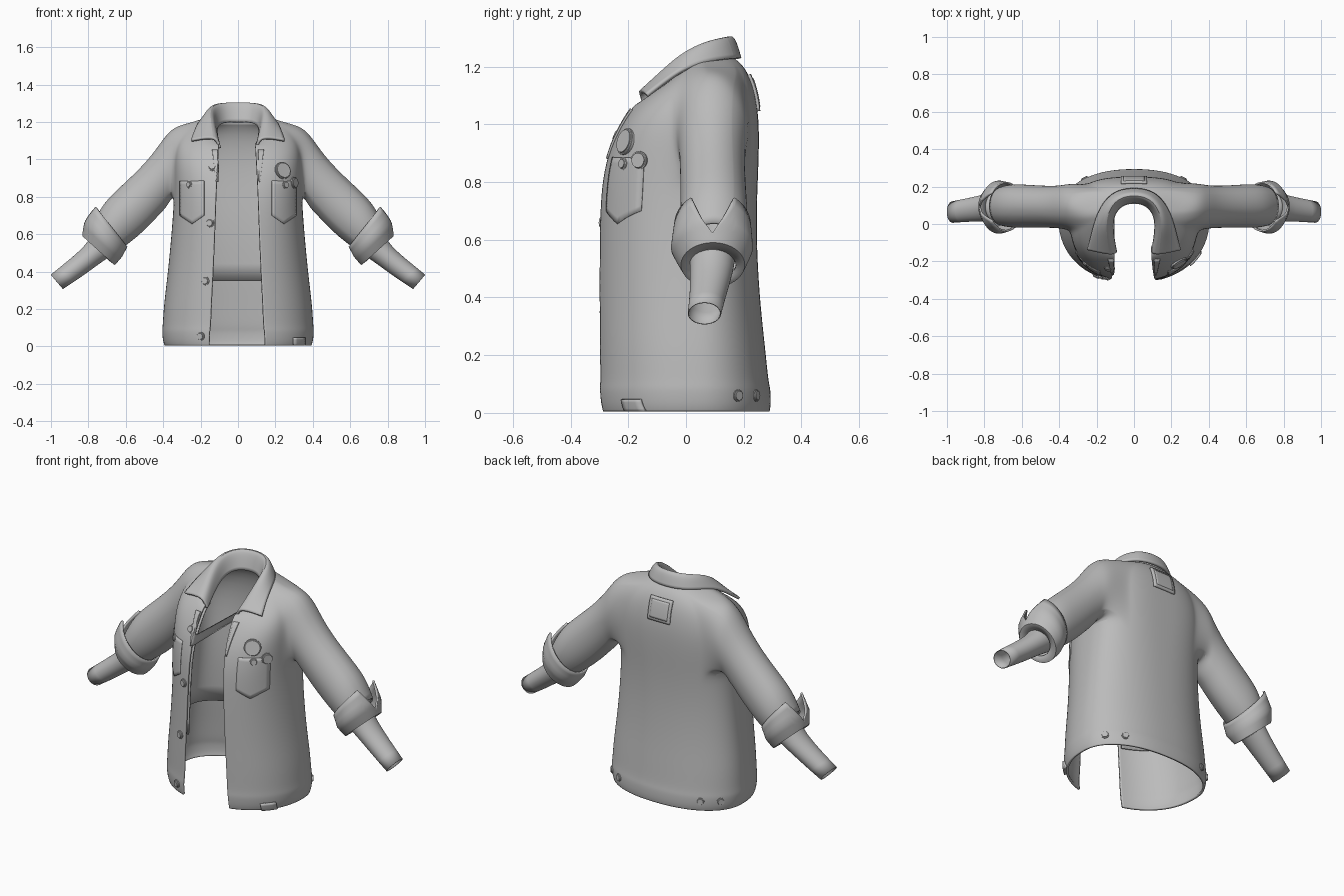
import bpy, bmesh, math
from mathutils import Vector
from mathutils.bvhtree import BVHTree

if "Cube" in bpy.data.objects:
    bpy.data.objects.remove(bpy.data.objects["Cube"])

cloth = bpy.data.materials.new("grey_cloth")
cloth.diffuse_color = (0.5, 0.5, 0.5, 1)
cloth.use_nodes = True
cloth.node_tree.nodes["Principled BSDF"].inputs["Base Color"].default_value = cloth.diffuse_color


def finish(name, bm, subsurf=0, thick=0.0, offset=0.0, recalc=True, angle=40):
    """Turn a bmesh into a shaded object with optional subdivision and thickness."""
    if recalc:
        bmesh.ops.recalc_face_normals(bm, faces=bm.faces)
    me = bpy.data.meshes.new(name)
    bm.to_mesh(me)
    bm.free()
    ob = bpy.data.objects.new(name, me)
    bpy.context.collection.objects.link(ob)
    me.materials.append(cloth)
    if subsurf:
        m = ob.modifiers.new("smooth", 'SUBSURF')
        m.levels = m.render_levels = subsurf
        m.boundary_smooth = 'PRESERVE_CORNERS'
    if thick:
        m = ob.modifiers.new("thickness", 'SOLIDIFY')
        m.thickness, m.offset = thick, offset
    bpy.ops.object.select_all(action='DESELECT')
    ob.select_set(True)
    bpy.context.view_layer.objects.active = ob
    bpy.ops.object.shade_smooth_by_angle(angle=math.radians(angle))
    return ob


def skin(bm, vs, closed, skip=()):
    """Faces between equal-length vertex rows, leaving out skipped (row, column) cells."""
    n = len(vs[0])
    for i, (a, b) in enumerate(zip(vs, vs[1:])):
        for j in range(n if closed else n - 1):
            if (i, j) not in skip:
                k = (j + 1) % n
                bm.faces.new((a[j], a[k], b[k], b[j]))


def loft(rows, closed=False):
    bm = bmesh.new()
    skin(bm, [[bm.verts.new(p) for p in row] for row in rows], closed)
    return bm


# Torso rings: z front, z side, z back, half width, y front, y back, opening, roundness
RINGS = [
    (0.005, 0.005, 0.005, 0.393, -0.287, 0.29, 0.145, 0.9),
    (0.03, 0.03, 0.03, 0.402, -0.294, 0.295, 0.145, 0.9),
    (0.085, 0.085, 0.085, 0.407, -0.299, 0.293, 0.143, 0.9),
    (0.105, 0.105, 0.105, 0.403, -0.296, 0.286, 0.138, 0.9),
    (0.22, 0.22, 0.22, 0.397, -0.298, 0.275, 0.134, 0.9),
    (0.37, 0.37, 0.37, 0.378, -0.299, 0.258, 0.126, 0.9),
    (0.55, 0.55, 0.55, 0.36, -0.299, 0.246, 0.118, 0.87),
    (0.70, 0.70, 0.70, 0.348, -0.297, 0.245, 0.112, 0.82),
    (0.81, 0.80, 0.81, 0.342, -0.289, 0.249, 0.108, 0.77),
    (0.91, 0.91, 0.91, 0.343, -0.266, 0.253, 0.103, 0.73),
    (0.98, 1.03, 1.02, 0.343, -0.234, 0.253, 0.099, 0.72),
    (1.03, 1.14, 1.12, 0.32, -0.205, 0.238, 0.096, 0.76),
    (1.07, 1.20, 1.185, 0.25, -0.178, 0.212, 0.094, 0.82),
    (1.08, 1.225, 1.222, 0.17, -0.15, 0.18, 0.092, 0.88),
    (1.08, 1.23, 1.238, 0.125, -0.125, 0.15, 0.09, 0.9),
]
YC, SEG = 0.04, 56


def torso_row(ring, inset=0.0, drop=0.0):
    zf, zs, zb, a, yf, yb, gap, p = ring
    a, yf, yb = a - inset, yf + inset, yb - inset
    right = math.asin((gap / a) ** (1 / p))
    left = math.asin(min(0.97, ((gap + 0.01) / a)) ** (1 / p))
    row = []
    for i in range(SEG + 1):
        t = right + (2 * math.pi - left - right) * i / SEG
        s, c = math.sin(t), math.cos(t)
        x = math.copysign(abs(s) ** p, s) * a
        f = abs(c) ** p
        if c > 0:
            f = min(1, f / math.cos(right) ** p)
            y, z = YC - (YC - yf) * f, zs + (zf - zs) * f
        else:
            y, z = YC + (yb - YC) * f, zs + (zb - zs) * f
        row.append((x, y, z - drop))
    return row


def oval(up, lo, cy, ry, s, ts):
    """Ring through an upper and a lower (x, z) point; s mirrors it."""
    c = [(u + l) / 2 for u, l in zip(up, lo)]
    h = [(u - l) / 2 for u, l in zip(up, lo)]
    return [(s * (c[0] + h[0] * math.cos(t)), cy + ry * math.sin(t), c[1] + h[1] * math.cos(t)) for t in ts]


# Sleeve stations: upper point, lower point, centre y, half depth
SLEEVE = [
    ((.337, 1.178), (.36, .785), .092, .13), ((.392, 1.122), (.385, .74), .092, .12),
    ((.45, 1.035), (.425, .70), .092, .117), ((.53, .945), (.475, .645), .094, .117),
    ((.63, .852), (.545, .58), .097, .12), ((.72, .767), (.605, .535), .097, .122),
    ((.775, .66), (.655, .50), .095, .105),
]
# Torso with an armhole cut on each side, each continued into its sleeve
bm = bmesh.new()
grid = [[bm.verts.new(p) for p in torso_row(r)] for r in RINGS]
LOW, HIGH = 8, 12
holes, skip = [], set()
for s in (1, -1):
    cols = [j for j, v in enumerate(grid[10]) if v.co.x * s > 0 and -0.065 < v.co.y < 0.222]
    j0, j1 = cols[0], cols[-1]
    skip |= {(i, j) for i in range(LOW, HIGH) for j in range(j0, j1)}
    edge = [grid[LOW][j] for j in range(j0, j1)] + [grid[i][j1] for i in range(LOW, HIGH)]
    edge += [grid[HIGH][j] for j in range(j1, j0, -1)] + [grid[i][j0] for i in range(HIGH, LOW, -1)]
    holes.append((s, edge))
skin(bm, grid, False, skip)
for s, edge in holes:
    ts = [math.atan2((v.co.y - 0.085) / 0.13, (v.co.z - 0.99) / 0.19) for v in edge]
    tube = [[bm.verts.new(p) for p in oval(*r, s, ts)] for r in SLEEVE]
    skin(bm, [edge] + tube, True)
bmesh.ops.delete(bm, geom=[v for v in bm.verts if not v.link_faces], context='VERTS')
torso = finish("jacket_body_and_sleeves", bm, 2, 0.012, -1, False, 60)
finish("back_lining", loft([torso_row(r, 0.028, 0.016) for r in RINGS[5:-1]]), 1, 0.008, -1, False)

# Collar: stand, fold and fall, laid out from back centre to front tip
STAND = [(0, .12, 1.20), (.07, .105, 1.20), (.115, .045, 1.18), (.117, -.03, 1.14), (.107, -.1, 1.09), (.097, -.15, 1.06)]
FOLD = [(0, .16, 1.342), (.088, .14, 1.337), (.138, .07, 1.322), (.145, -.01, 1.28), (.13, -.09, 1.20), (.115, -.165, 1.125)]
FALL = [(0, .192, 1.228), (.11, .172, 1.228), (.178, .09, 1.222), (.21, 0, 1.195), (.23, -.07, 1.15), (.25, -.135, 1.10)]
rows = [[(-x, y, z) for x, y, z in reversed(r[1:])] + r for r in (STAND, FOLD, FALL)]
finish("collar", loft(rows), 3, 0.014, 0)

FOREARM = [
    ((.775, .60), (.655, .50), .092, .078), ((.82, .53), (.715, .465), .09, .074),
    ((.91, .455), (.82, .385), .078, .062), ((1.0, .382), (.937, .308), .064, .056),
]
N = 72
ROUND = [2 * math.pi * i / N for i in range(N)]
for s, side in ((1, "right"), (-1, "left")):
    finish("forearm_" + side, loft([oval(*r, s, ROUND[::2]) for r in FOREARM], True), 1, 0.004)
    # Turned-back cuff with a V notch on the outer side
    low = oval((.828, .592), (.66, .44), .093, .108, s, ROUND)
    mid = oval((.818, .668), (.624, .482), .09, .137, s, ROUND)
    rim = oval((.775, .765), (.596, .535), .092, .128, s, ROUND)
    rows = [oval((.79, .565), (.69, .465), .093, .08, s, ROUND)]
    for k in range(7):
        row = []
        for j in range(N):
            phi = abs((j / N * 360 + 180) % 360 - 180)
            v = k / 6 * (1 - 0.8 * max(0, 1 - phi / 35))
            a, b, c = Vector(low[j]), Vector(mid[j]), Vector(rim[j])
            row.append(a.lerp(b, v * 2) if v < 0.5 else b.lerp(c, v * 2 - 1))
        rows.append(row)
    finish("cuff_" + side, loft(rows, True), 0, 0.01)

# Surface lookup for parts sewn onto the torso
tree = BVHTree.FromObject(torso, bpy.context.evaluated_depsgraph_get())
FRONT, BACK = Vector((0, 1, 0)), Vector((0, -1, 0))


def on_cloth(p, d):
    loc, nor, _, _ = tree.ray_cast(Vector(p) - d * 2, d)
    if loc is None:
        loc, nor, _, _ = tree.find_nearest(Vector(p) - d * 0.25)
    return loc, (nor if nor.dot(d) < 0 else -nor)


def disc(name, p, d, r, h):
    loc, nor = on_cloth(p, d)
    bm = bmesh.new()
    bmesh.ops.create_cone(bm, cap_ends=True, segments=28, radius1=r, radius2=r, depth=h * 2)
    top = [e for e in bm.edges if all(v.co.z > 0 for v in e.verts)]
    bmesh.ops.bevel(bm, geom=top, offset=h * 0.6, segments=3, affect='EDGES')
    bm.transform(nor.to_track_quat('Z', 'Y').to_matrix().to_4x4())
    bmesh.ops.translate(bm, verts=bm.verts, vec=loc)
    finish(name, bm)


def patch(name, shape, d, lift, thick, n=10):
    rows = []
    for i in range(n + 1):
        row = []
        for j in range(n + 1):
            x, z = shape(j / n, i / n)
            loc, nor = on_cloth((x, 0, z), d)
            row.append(loc + nor * lift)
        rows.append(row)
    finish(name, loft(rows), 0, thick)


# Chest pockets with a pointed bottom, and lapel folds
for s, side in ((1, "right"), (-1, "left")):
    def pocket(u, v):
        bottom = 0.70 - 0.045 * (1 - abs(2 * u - 1))
        return s * (0.18 + 0.13 * u), bottom + (0.885 - bottom) * v

    def lapel(u, v):
        return s * (0.107 + 0.004 * (1 - v) + u * (0.006 + 0.025 * v)), 0.88 + 0.17 * v
    patch("pocket_" + side, pocket, FRONT, 0.001, 0.006)
    patch("lapel_" + side, lapel, FRONT, 0.003, 0.008)
    # paired hem studs at the back
    for y in (0.18, 0.243):
        disc("hem_stud_" + side, (0, y, 0.06), Vector((-s, 0, 0)), 0.021, 0.008)

# Square back patch with raised centre
patch("back_patch", lambda u, v: (0.14 * u - 0.07, 1.045 + 0.125 * v), BACK, 0.004, 0.012)
patch("back_patch_centre", lambda u, v: (0.11 * u - 0.055, 1.06 + 0.095 * v), BACK, 0.009, 0.006)

# Front buttons, pocket button and badges
for x, z in ((-.137, .96), (-.15, .66), (-.175, .35), (-.2, .055)):
    disc("front_button", (x, 0, z), FRONT, 0.023, 0.011)
disc("pocket_button", (-.26, 0, .865), FRONT, 0.02, 0.011)
for x, z, r in ((.24, .94, .047), (.30, .875, .032), (.253, .863, .022)):
    disc("badge", (x, 0, z), FRONT, r, 0.011)

# Small hem tab
patch("hem_tab", lambda u, v: (.295 + .055 * u, .008 + .04 * v), FRONT, 0.005, 0.014, 4)
